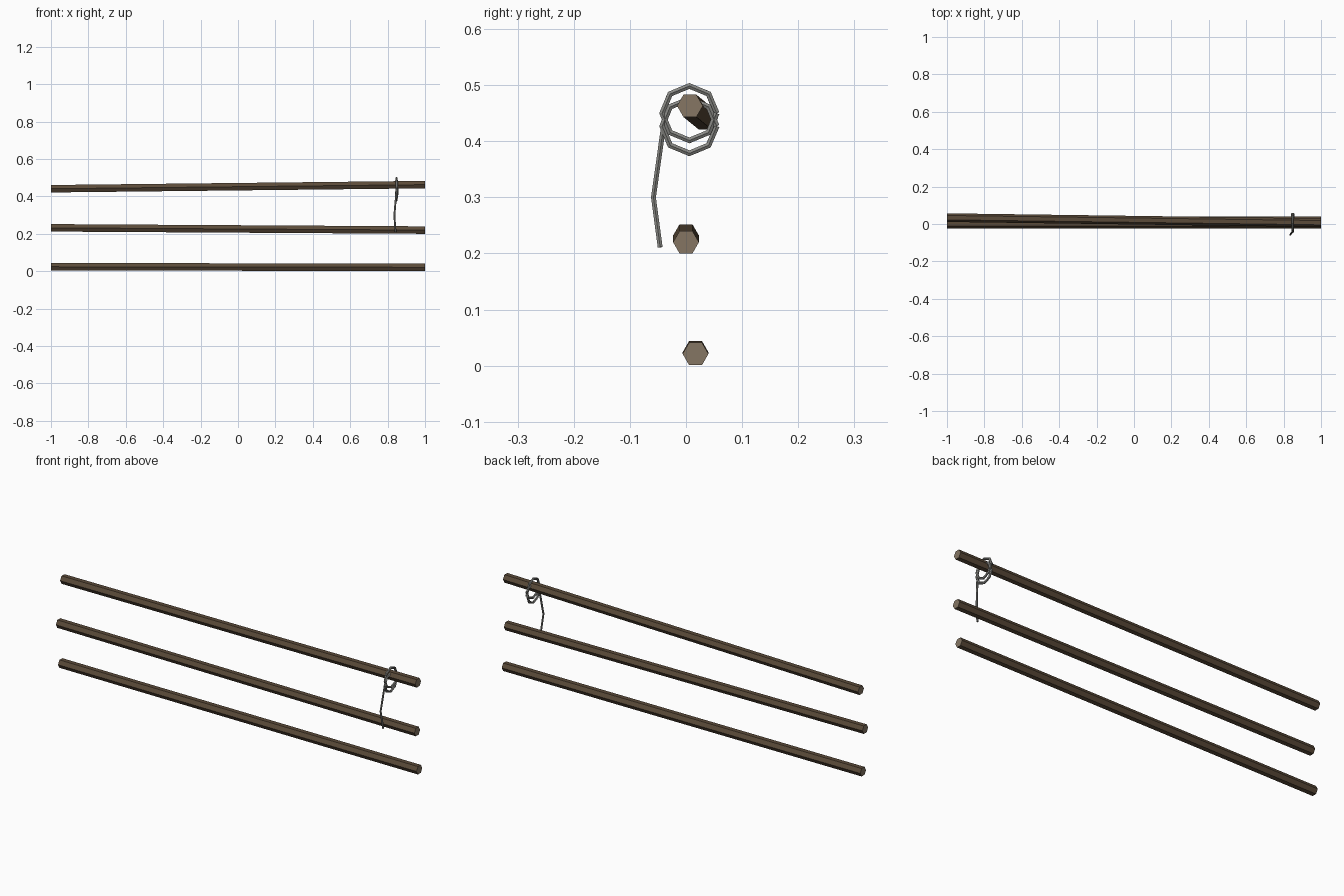
import bpy, bmesh, math
from mathutils import Vector

if "Cube" in bpy.data.objects:
    bpy.data.objects.remove(bpy.data.objects["Cube"])


def material(name, rgb):
    m = bpy.data.materials.new(name)
    m.diffuse_color = (*rgb, 1)
    m.use_nodes = True
    m.node_tree.nodes["Principled BSDF"].inputs["Base Color"].default_value = m.diffuse_color
    return m


BARK = material("dark brown bark", (0.105, 0.070, 0.041))
CUT = material("pale cut wood", (0.235, 0.180, 0.125))
WIRE = material("grey wire", (0.25, 0.25, 0.235))


def tube(name, path, radius, sides, mats, up=Vector((1, 0, 0)), phase=0.0):
    """Sweep a polygon along a path; the end caps take the last material."""
    pts = [Vector(p) for p in path]
    bm = bmesh.new()
    rings = []
    for i, p in enumerate(pts):
        a, b = pts[max(i - 1, 0)], pts[min(i + 1, len(pts) - 1)]
        t = (b - a).normalized()
        u = (up - t * up.dot(t)).normalized()
        v = t.cross(u)
        rings.append([bm.verts.new(p + radius * (math.cos(w) * u + math.sin(w) * v))
                      for w in (phase + math.tau * k / sides for k in range(sides))])
    for r, s in zip(rings, rings[1:]):
        for k in range(sides):
            j = (k + 1) % sides
            bm.faces.new((r[k], r[j], s[j], s[k]))
    for r in (rings[0][::-1], rings[-1]):
        bm.faces.new(r).material_index = len(mats) - 1
    bmesh.ops.recalc_face_normals(bm, faces=bm.faces)
    me = bpy.data.meshes.new(name)
    bm.to_mesh(me)
    bm.free()
    for m in mats:
        me.materials.append(m)
    ob = bpy.data.objects.new(name, me)
    bpy.context.collection.objects.link(ob)
    return ob


# Three hexagonal rails, each slightly tilted: left (y, z) and right (y, z)
rails = {
    "bottom_rail": ((0.017, 0.024), (0.017, 0.021)),
    "middle_rail": ((0.000, 0.232), (0.000, 0.220)),
    "top_rail": ((0.034, 0.441), (0.007, 0.463)),
}
for name, (left, right) in rails.items():
    tube(name, [(-1, *left), (1, *right)], 0.023, 6, [BARK, CUT], up=Vector((0, 1, 0)))


# Two octagonal wire loops hung around the top rail, open at the back
def wire_loop(name, x0, x1, z):
    path = []
    for k in range(9):
        a = math.tau * k / 8
        path.append((x0 + (x1 - x0) * k / 8,
                     0.006 + 0.0485 * math.cos(a), z + 0.0485 * math.sin(a)))
    tube(name, path, 0.006, 6, [WIRE])


wire_loop("upper_wire_loop", 0.846, 0.852, 0.450)
wire_loop("lower_wire_loop", 0.852, 0.846, 0.427)

# Bent wire end hanging down in front
tube("wire_tail", [(0.847, -0.040, 0.427), (0.836, -0.058, 0.30), (0.842, -0.046, 0.211)],
     0.005, 6, [WIRE])
